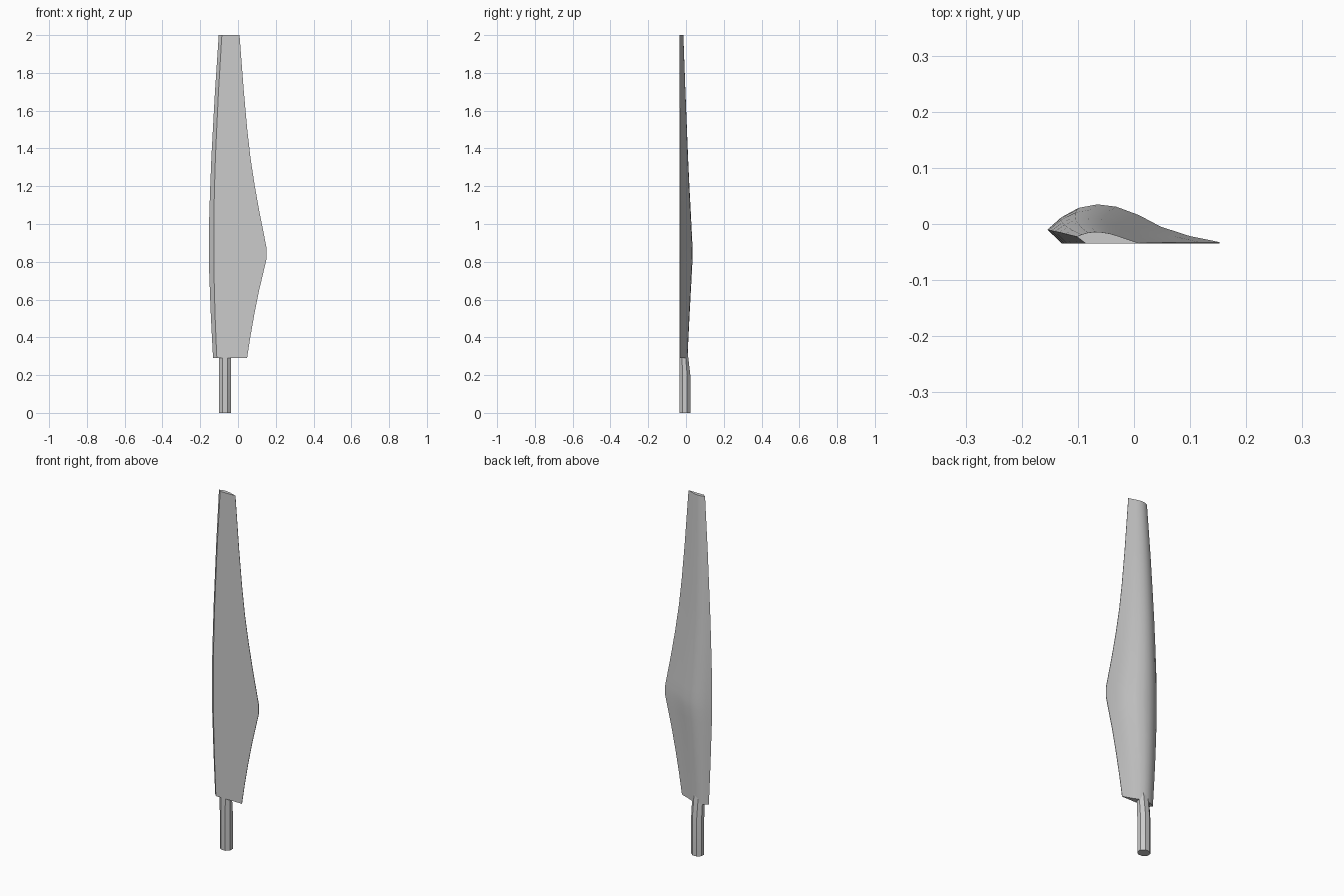
import bpy, bmesh, math

cube = bpy.data.objects.get("Cube")
if cube:
    bpy.data.objects.remove(cube)

# Single plain grey
grey = bpy.data.materials.new("light_grey")
grey.use_nodes = True
colour = (0.6, 0.6, 0.6, 1)
grey.diffuse_color = colour
grey.node_tree.nodes["Principled BSDF"].inputs["Base Color"].default_value = colour

FRONT = -0.035


def loft(name, rings, angle):
    """Skin a stack of closed rings and cap both ends."""
    bm = bmesh.new()
    loops = [[bm.verts.new(p) for p in ring] for ring in rings]
    n = len(loops[0])
    for low, high in zip(loops, loops[1:]):
        for i in range(n):
            j = (i + 1) % n
            bm.faces.new((low[i], low[j], high[j], high[i]))
    bm.faces.new(loops[0])
    bm.faces.new(loops[-1])
    bmesh.ops.recalc_face_normals(bm, faces=bm.faces)
    mesh = bpy.data.meshes.new(name)
    bm.to_mesh(mesh)
    bm.free()
    mesh.materials.append(grey)
    obj = bpy.data.objects.new(name, mesh)
    bpy.context.collection.objects.link(obj)
    bpy.ops.object.select_all(action="DESELECT")
    obj.select_set(True)
    bpy.context.view_layer.objects.active = obj
    bpy.ops.object.shade_smooth_by_angle(angle=math.radians(angle))
    return obj


# Blade stations: height, leading x, trailing x, thickness
stations = [
    (0.29, -0.132, 0.048, 0.043), (0.40, -0.138, 0.065, 0.048),
    (0.52, -0.144, 0.086, 0.054), (0.65, -0.149, 0.112, 0.061),
    (0.76, -0.153, 0.138, 0.067), (0.82, -0.154, 0.152, 0.070),
    (0.87, -0.154, 0.152, 0.070), (0.93, -0.154, 0.140, 0.067),
    (1.05, -0.152, 0.116, 0.061), (1.20, -0.147, 0.089, 0.053),
    (1.35, -0.141, 0.066, 0.046), (1.50, -0.133, 0.049, 0.040),
    (1.70, -0.122, 0.031, 0.032), (2.00, -0.102, 0.008, 0.021),
]

# Section along the chord: position, height when wide, height when narrow
section = [
    (0, 0.36, 0.60), (0.08, 0.67, 0.78), (0.18, 0.91, 0.93),
    (0.29, 1, 1), (0.40, 0.94, 0.97), (0.53, 0.73, 0.86),
    (0.66, 0.43, 0.66), (0.83, 0.19, 0.36), (1, 0.04, 0.06),
]

blade_rings = []
for z, lead, trail, thick in stations:
    chord = trail - lead
    wide = min(1, max(0, (chord - 0.11) / 0.19))
    ring = [(lead + chord * u, FRONT + thick * (b * wide + a * (1 - wide)), z)
            for u, b, a in section]
    # Flat front with a bevel along the leading edge
    ring += [(trail, FRONT, z), (lead + 0.011 + 0.05 * chord, FRONT, z)]
    blade_rings.append(ring)
loft("blade", blade_rings, 30)

# Octagonal stem whose back slopes into the blade
stem_rings = []
for z, depth in ((0, 0.058), (0.2, 0.058), (0.37, 0.038)):
    ring = []
    for i in range(8):
        a = math.radians(22.5 + 45 * i)
        k = 1 / math.cos(math.radians(22.5))
        ring.append((-0.068 + 0.032 * k * math.cos(a),
                     FRONT + depth / 2 * (1 + k * math.sin(a)), z))
    stem_rings.append(ring)
stem = loft("stem", stem_rings, 20)
# Keep the embedded end just behind the blade's front face
for v in stem.data.vertices:
    if v.co.z > 0.3:
        v.co.y = max(v.co.y, FRONT + 0.002)
